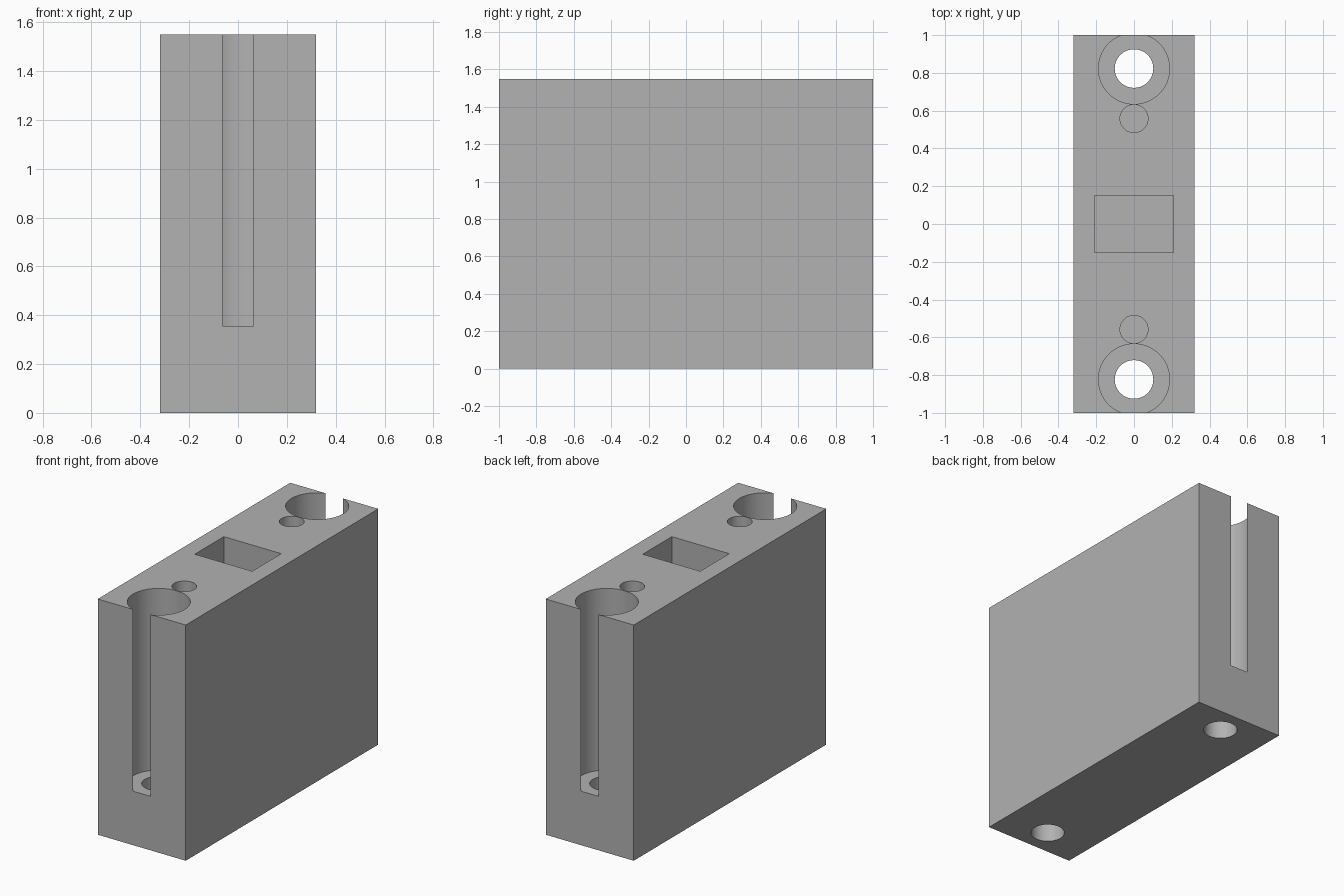
import bpy
import math

default = bpy.data.objects.get("Cube")
if default:
    bpy.data.objects.remove(default, do_unlink=True)

WIDTH, LENGTH, HEIGHT = 0.64, 2.0, 1.55
FLOOR = 0.355          # depth level shared by the bores and the pocket
TOP = HEIGHT + 0.1     # cutters overshoot the top face

grey = bpy.data.materials.new("plain grey")
grey.use_nodes = True
colour = (0.445, 0.445, 0.445, 1)
grey.diffuse_color = colour
grey.node_tree.nodes["Principled BSDF"].inputs["Base Color"].default_value = colour


def box(name, sx, sy, z0, z1):
    bpy.ops.mesh.primitive_cube_add(size=1, location=(0, 0, (z0 + z1) / 2))
    obj = bpy.context.object
    obj.name = name
    obj.scale = (sx, sy, z1 - z0)
    bpy.ops.object.transform_apply(location=True, rotation=False, scale=True)
    obj.data.materials.append(grey)
    return obj


def rod(name, radius, y, z0, z1):
    bpy.ops.mesh.primitive_cylinder_add(
        vertices=96, radius=radius, depth=z1 - z0, location=(0, y, (z0 + z1) / 2))
    obj = bpy.context.object
    obj.name = name
    obj.data.materials.append(grey)
    return obj


# Solid body
body = box("block_body", WIDTH, LENGTH, 0, HEIGHT)

# Central rectangular pocket
cutters = [box("pocket_cutter", 0.418, 0.302, FLOOR, TOP)]

# At each end: wide bore that breaks through the end wall, screw hole, pin hole
for side, end in ((-1, "front"), (1, "back")):
    cutters.append(rod(end + "_bore_cutter", 0.188, side * 0.823, FLOOR, TOP))
    cutters.append(rod(end + "_screw_cutter", 0.102, side * 0.823, -0.1, FLOOR + 0.1))
    cutters.append(rod(end + "_pin_cutter", 0.074, side * 0.558, FLOOR, TOP))

# Cut every opening out of the body
bpy.ops.object.select_all(action="DESELECT")
bpy.context.view_layer.objects.active = body
body.select_set(True)
for cutter in cutters:
    cutter.hide_render = True
    mod = body.modifiers.new(cutter.name, "BOOLEAN")
    mod.operation = "DIFFERENCE"
    mod.solver = "EXACT"
    mod.object = cutter
    bpy.ops.object.modifier_apply(modifier=mod.name)
    bpy.data.objects.remove(cutter, do_unlink=True)

bpy.ops.object.shade_smooth_by_angle(angle=math.radians(30))
